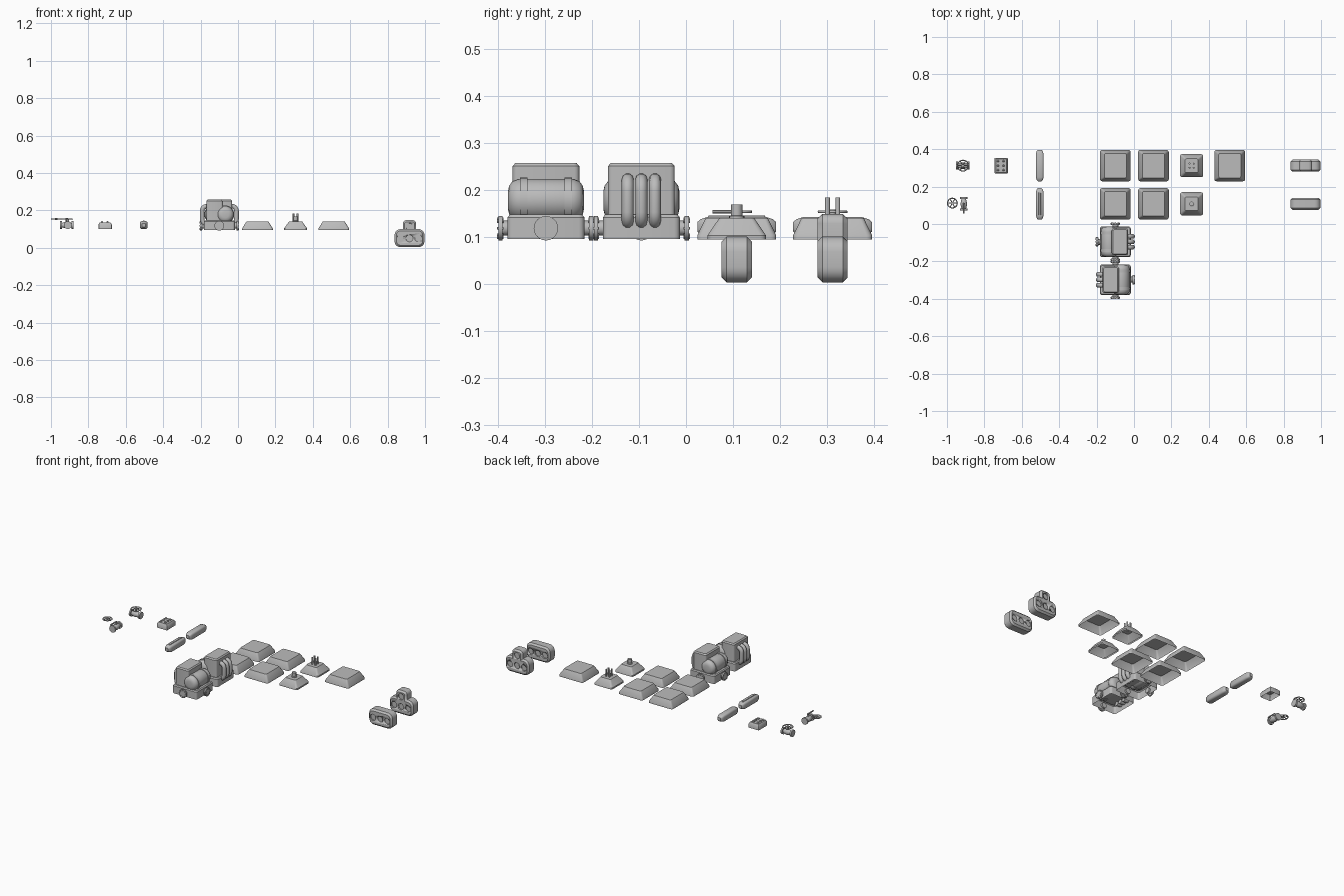
import bpy, bmesh, math
from mathutils import Matrix, Vector

if "Cube" in bpy.data.objects:
    bpy.data.objects.remove(bpy.data.objects["Cube"])

grey = bpy.data.materials.new("plain grey")
grey.diffuse_color = (0.5, 0.5, 0.5, 1)
grey.use_nodes = True
grey.node_tree.nodes["Principled BSDF"].inputs["Base Color"].default_value = grey.diffuse_color


def finish(name, bm, angle=35, recalc=True):
    if recalc:
        bmesh.ops.recalc_face_normals(bm, faces=bm.faces[:])
    me = bpy.data.meshes.new(name)
    bm.to_mesh(me)
    bm.free()
    ob = bpy.data.objects.new(name, me)
    bpy.context.collection.objects.link(ob)
    me.materials.append(grey)
    bpy.ops.object.select_all(action='DESELECT')
    ob.select_set(True)
    bpy.context.view_layer.objects.active = ob
    bpy.ops.object.shade_smooth_by_angle(angle=math.radians(angle))
    return ob


def rounded(hx, hy, r, seg=3):
    """Rounded rectangle outline, counter-clockwise."""
    r = min(r, hx * .999, hy * .999)
    pts = []
    for k, (sx, sy) in enumerate([(1, 1), (-1, 1), (-1, -1), (1, -1)]):
        for i in range(seg + 1):
            a = math.pi / 2 * (k + i / seg)
            pts.append((sx * (hx - r) + r * math.cos(a), sy * (hy - r) + r * math.sin(a)))
    return pts


def loft(name, c, layers, axis='z', bottom=True, seg=3, angle=35):
    """Stack rounded rectangles (offset, hx, hy, r) along an axis."""
    bm = bmesh.new()
    rings = []
    for h, hx, hy, r in layers:
        ring = []
        for u, v in rounded(hx, hy, r, seg):
            p = (u, v, h) if axis == 'z' else (u, h, v)
            ring.append(bm.verts.new(Vector(c) + Vector(p)))
        rings.append(ring)
    n = len(rings[0])
    for a, b in zip(rings, rings[1:]):
        for i in range(n):
            j = (i + 1) % n
            bm.faces.new((a[i], a[j], b[j], b[i]))
    bm.faces.new(rings[-1])
    if bottom:
        bm.faces.new(rings[0][::-1])
    return finish(name, bm, angle)


def lathe_rod(name, a, b, profile, seg=20):
    """Revolve (fraction, radius) pairs about the line a to b."""
    a, b = Vector(a), Vector(b)
    q = (b - a).to_track_quat('Z', 'Y')
    bm = bmesh.new()
    rings = [[bm.verts.new(a.lerp(b, t) + q @ Vector((r * math.cos(2 * math.pi * i / seg),
              r * math.sin(2 * math.pi * i / seg), 0))) for i in range(seg)] for t, r in profile]
    for lo, hi in zip(rings, rings[1:]):
        for i in range(seg):
            j = (i + 1) % seg
            bm.faces.new((lo[i], lo[j], hi[j], hi[i]))
    bm.faces.new(rings[0][::-1])
    bm.faces.new(rings[-1])
    return finish(name, bm)


def rod(name, a, b, r, seg=16):
    return lathe_rod(name, a, b, [(0, r), (1, r)], seg)


def pipe(name, pts, r):
    cu = bpy.data.curves.new(name, 'CURVE')
    cu.dimensions = '3D'
    cu.bevel_depth, cu.bevel_resolution, cu.use_fill_caps = r, 3, True
    sp = cu.splines.new('POLY')
    sp.points.add(len(pts) - 1)
    for p, q in zip(sp.points, pts):
        p.co = (*q, 1)
    ob = bpy.data.objects.new(name, cu)
    bpy.context.collection.objects.link(ob)
    cu.materials.append(grey)
    bpy.ops.object.select_all(action='DESELECT')
    ob.select_set(True)
    bpy.context.view_layer.objects.active = ob
    bpy.ops.object.convert(target='MESH')
    ob = bpy.context.object
    bpy.ops.object.shade_smooth_by_angle(angle=math.radians(40))
    return ob


# Open-bottomed tapered plates on a regular grid
ROWS, STEP = (0.108, 0.312), 0.204


def plate(name, x, y, hx, hy, ix, iy):
    loft(name, (x, y, 0), [(.094, hx, hy, .012), (.103, hx, hy, .012),
                           (.140, hx - ix, hy - iy, .008)], bottom=False)


for x, rows in ((-.1, ROWS), (-.1 + STEP, ROWS), (-.1 + 3 * STEP, ROWS[1:])):
    for y in rows:
        plate("large_plate", x, y, .082, .084, .023, .018)
SX = -.1 + 2 * STEP
for y in ROWS:
    plate("small_plate", SX, y, .062, .062, .027, .025)
for dx in (-.011, .011):
    for dy in (-.011, .011):
        rod("plate_post", (SX + dx, ROWS[1] + dy, .138), (SX + dx, ROWS[1] + dy, .183), .005, 12)
lathe_rod("plate_stub", (SX, ROWS[0], .138), (SX, ROWS[0], .168),
          [(0, .016), (.2, .016), (.25, .012), (1, .012)])


# Wheel pods with round recesses on both faces
def boolean(ob, other, op):
    m = ob.modifiers.new("cut", 'BOOLEAN')
    m.operation, m.object = op, other
    bpy.context.view_layer.objects.active = ob
    bpy.ops.object.modifier_apply(modifier=m.name)
    bpy.data.objects.remove(other)


def pod_body(y, z, hx, hz, r):
    c = .010
    return loft("wheel_pod", (.917, y, z),
                [(-.032, hx - c, hz - c, r - c), (-.022, hx, hz, r),
                 (.022, hx, hz, r), (.032, hx - c, hz - c, r - c)], axis='y', seg=5)


for y in ROWS:
    pod = pod_body(y, .0515, .08, .0485, .032)
    holes = [(.869, .050), (.917, .050), (.965, .050)]
    if y == ROWS[1]:
        boolean(pod, pod_body(y, .104, .036, .044, .020), 'UNION')
        holes.append((.917, .112))
    for hx, hz in holes:
        for s in (-1, 1):
            boolean(pod, rod("cutter", (hx, y + s * .024, hz), (hx, y + s * .05, hz), .019, 20),
                    'DIFFERENCE')

# Long rounded floats, one with a raised rail
for y in ROWS:
    loft("float", (-.504, y, .121),
         [(-.084, .010, .010, .006), (-.077, .016, .016, .009), (-.062, .021, .021, .011),
          (.062, .021, .021, .011), (.077, .016, .016, .009), (.084, .010, .010, .006)], axis='y')
loft("float_rail", (-.504, ROWS[0], 0), [(.138, .007, .062, .004), (.145, .005, .060, .003)])

# Small open box with studs on top
loft("stud_box", (-.71, .312, 0), [(.100, .035, .042, .003), (.125, .035, .042, .003),
                                   (.134, .029, .036, .003)], bottom=False)
for dx in (-.017, .012):
    for dy in (-.024, 0, .024):
        lathe_rod("box_stud", (-.71 + dx, .312 + dy, .132), (-.71 + dx, .312 + dy, .142),
                  [(0, .006), (.6, .006), (1, .003)], 10)


# Valves and hand wheels
def hand_wheel(x, y, z, r):
    bpy.ops.mesh.primitive_torus_add(major_radius=r - .003, minor_radius=.003, major_segments=20,
                                     minor_segments=8, location=(x, y, z))
    ob = bpy.context.object
    ob.name = "hand_wheel_rim"
    ob.data.materials.append(grey)
    bpy.ops.object.shade_smooth_by_angle(angle=math.radians(60))
    for k in range(3):
        a = math.pi * k / 3
        d = Vector((math.cos(a), math.sin(a), 0)) * (r - .003)
        rod("hand_wheel_spoke", Vector((x, y, z)) - d, Vector((x, y, z)) + d, .0025, 8)
    rod("hand_wheel_hub", (x, y, z - .004), (x, y, z + .005), .007, 12)


def valve(x, y, along):
    d = Vector((1, 0, 0)) if along == 'x' else Vector((0, 1, 0))
    c = Vector((x, y, .121))
    lathe_rod("valve_body", c - d * .036, c + d * .036,
              [(0, .021), (.14, .021), (.14, .012), (.3, .015), (.5, .018), (.7, .015),
               (.86, .012), (.86, .021), (1, .021)])
    rod("valve_stem", c, (x, y, .153), .006, 12)


valve(-.91, ROWS[0], 'y')
valve(-.915, ROWS[1], 'x')
hand_wheel(-.915, ROWS[1], .153, .032)
hand_wheel(-.971, .112, .153, .029)
rod("valve_lever", (-.91, .056, .153), (-.91, .112, .153), .004, 8)


# Engine block, built about its own centre
def flange(base, d):
    base, d = Vector(base), Vector(d)
    parts = [rod("flange_neck", base - d * .01, base + d * .012, .016),
             rod("flange_disc", base + d * .010, base + d * .019, .026, 24)]
    side = d.cross(Vector((0, 0, 1)))
    for k in range(8):
        a = k * math.pi / 4
        p = base + side * .020 * math.cos(a) + Vector((0, 0, .020 * math.sin(a)))
        parts.append(rod("flange_bolt", p + d * .008, p + d * .022, .0035, 6))
    return parts


def engine():
    parts = [
        loft("engine_base", (0, 0, 0), [(.095, .083, .082, .012), (.141, .083, .082, .012),
                                        (.147, .078, .077, .009)], bottom=False),
        loft("engine_head", (-.025, 0, 0), [(.140, .044, .071, .010), (.250, .044, .071, .010),
                                            (.257, .038, .065, .008)]),
        lathe_rod("engine_tank", (.032, -.081, .178), (.032, .081, .178),
                  [(0, .018), (.015, .030), (.06, .040), (.14, .045), (.86, .045),
                   (.94, .040), (.985, .030), (1, .018)], 28)]
    for s in (-1, 1):
        parts.append(rod("tank_strap", (.032, s * .047 - .008, .178),
                         (.032, s * .047 + .008, .178), .048, 28))
        parts += flange((0, s * .082, .118), (0, s, 0))
    parts += flange((.083, 0, .118), (1, 0, 0))
    # three bent pipes
    for dy in (-.029, 0, .029):
        pts = [(-.045, dy, .222)]
        for cz, a0 in ((.197, 90), (.153, 180)):
            for i in range(7):
                a = math.radians(a0 + 15 * i)
                pts.append((-.067 + .025 * math.cos(a), dy, cz + .025 * math.sin(a)))
        pts.append((-.05, dy, .128))
        parts.append(pipe("engine_pipe", pts, .0128))
    return parts


for y, turn in ((-.298, 0), (-.095, math.pi)):
    m = Matrix.Translation((-.1, y, 0)) @ Matrix.Rotation(turn, 4, 'Z')
    for ob in engine():
        ob.data.transform(m)
